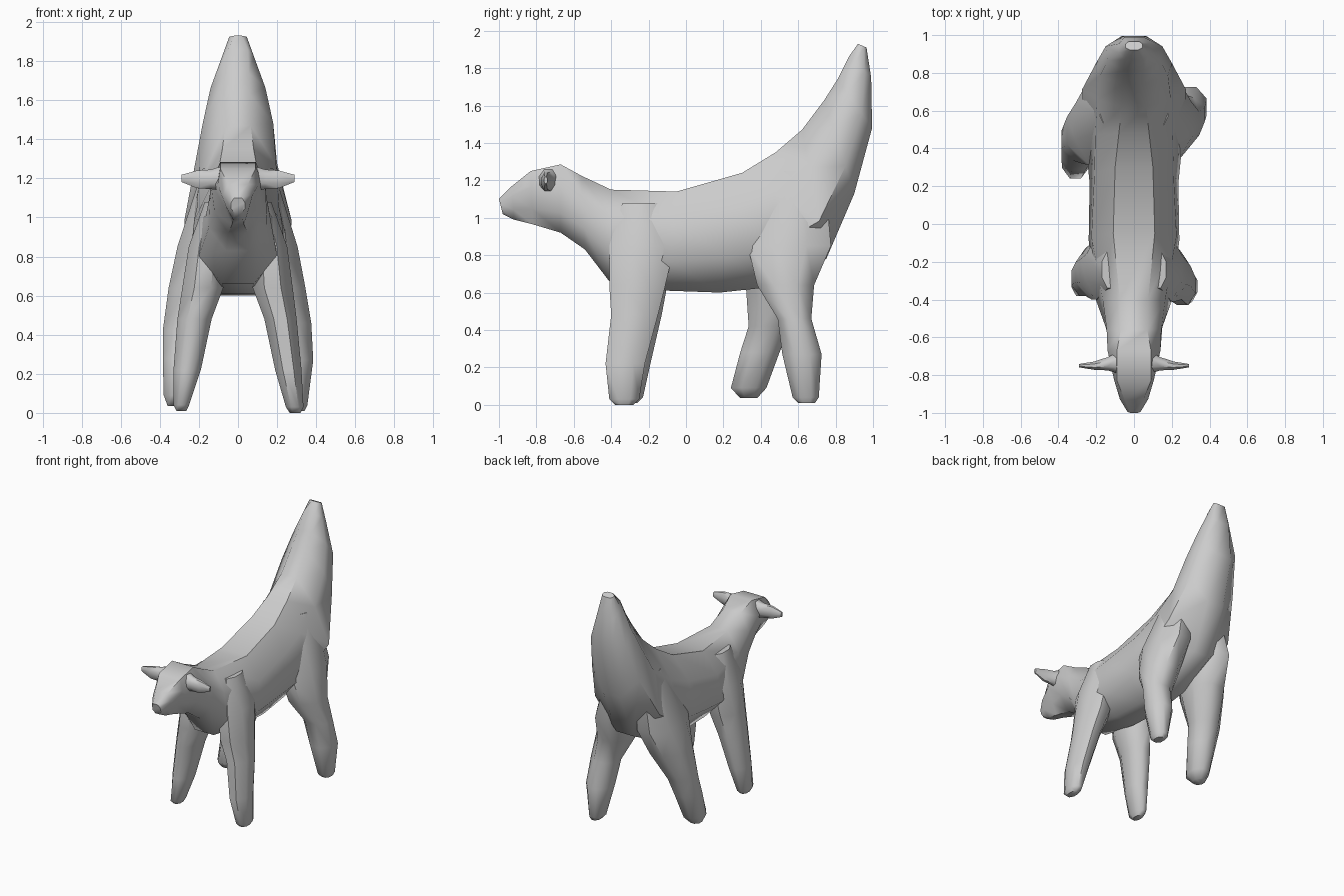
import bpy, bmesh, math
from mathutils import Vector


def loft(name, rings):
    """Skin a list of equal-sized point rings and cap both ends."""
    bm = bmesh.new()
    loops = [[bm.verts.new(p) for p in r] for r in rings]
    n = len(loops[0])
    for a, b in zip(loops, loops[1:]):
        for i in range(n):
            j = (i + 1) % n
            bm.faces.new((a[i], a[j], b[j], b[i]))
    bm.faces.new(loops[0])
    bm.faces.new(loops[-1])
    bmesh.ops.recalc_face_normals(bm, faces=bm.faces)
    mesh = bpy.data.meshes.new(name)
    bm.to_mesh(mesh)
    bm.free()
    ob = bpy.data.objects.new(name, mesh)
    bpy.context.collection.objects.link(ob)
    bpy.ops.object.select_all(action='DESELECT')
    ob.select_set(True)
    bpy.context.view_layer.objects.active = ob
    bpy.ops.object.shade_smooth_by_angle(angle=math.radians(55))
    return ob


def octagon():
    k = math.cos(math.pi / 8)
    return [(math.cos(a) / k, math.sin(a) / k)
            for a in (math.pi / 8 + i * math.pi / 4 for i in range(8))]


def slice_ring(top, bottom, widths):
    """Body slice between a back point and a belly point (y, z);
    half widths are given at the back, upper side, lower side and belly."""
    k = math.tan(math.pi / 8)
    levels = list(zip((1, k, -k, -1), widths))
    outline = [(w, v) for v, w in levels] + [(-w, v) for v, w in reversed(levels)]
    a, b = Vector((0, *bottom)), Vector((0, *top))
    return [a.lerp(b, (v + 1) / 2) + Vector((x, 0, 0)) for x, v in outline]


def leg(name, side, sections):
    """Sections: z, inner x, outer x, front y, rear y."""
    rings = []
    for z, x0, x1, y0, y1 in sections:
        rings.append([Vector((side * ((x0 + x1) / 2 + u * (x1 - x0) / 2),
                              (y0 + y1) / 2 + v * (y1 - y0) / 2, z))
                      for u, v in octagon()])
    return loft(name, rings)


# Head, neck, trunk and upswept tail in one skin
body = [
    ((-1.00, 1.10), (-0.98, 1.02), (0.02, 0.035, 0.035, 0.015)),
    ((-0.93, 1.17), (-0.92, 0.99), (0.05, 0.075, 0.055, 0.025)),
    ((-0.83, 1.25), (-0.82, 0.965), (0.09, 0.105, 0.065, 0.03)),
    ((-0.67, 1.285), (-0.67, 0.92), (0.09, 0.14, 0.12, 0.05)),
    ((-0.56, 1.225), (-0.54, 0.83), (0.07, 0.145, 0.15, 0.06)),
    ((-0.40, 1.15), (-0.41, 0.66), (0.075, 0.165, 0.20, 0.08)),
    ((-0.05, 1.14), (-0.10, 0.61), (0.11, 0.225, 0.24, 0.09)),
    ((0.30, 1.24), (0.18, 0.60), (0.10, 0.21, 0.235, 0.09)),
    ((0.48, 1.35), (0.46, 0.63), (0.08, 0.205, 0.26, 0.08)),
    ((0.62, 1.47), (0.75, 0.78), (0.065, 0.195, 0.275, 0.07)),
    ((0.74, 1.63), (0.90, 1.13), (0.06, 0.18, 0.20, 0.07)),
    ((0.81, 1.74), (0.995, 1.48), (0.055, 0.14, 0.15, 0.065)),
    ((0.87, 1.86), (0.99, 1.75), (0.05, 0.08, 0.08, 0.05)),
    ((0.92, 1.93), (0.965, 1.91), (0.02, 0.045, 0.045, 0.03)),
]
loft("body", [slice_ring(*s) for s in body])

# Front legs, tops buried in the shoulders
leg("front_leg_right", 1, [
    (1.08, 0.07, 0.17, -0.34, -0.14), (0.85, 0.07, 0.252, -0.41, -0.06),
    (0.64, 0.075, 0.28, -0.41, -0.11), (0.48, 0.135, 0.30, -0.40, -0.15),
    (0.22, 0.19, 0.325, -0.43, -0.22), (0.03, 0.245, 0.335, -0.41, -0.25),
    (0.00, 0.265, 0.32, -0.38, -0.28)])
leg("front_leg_left", -1, [
    (1.08, 0.07, 0.17, -0.34, -0.14), (0.85, 0.07, 0.252, -0.40, -0.06),
    (0.64, 0.075, 0.285, -0.40, -0.10), (0.48, 0.135, 0.31, -0.38, -0.13),
    (0.22, 0.19, 0.33, -0.38, -0.19), (0.04, 0.25, 0.33, -0.38, -0.23),
    (0.01, 0.265, 0.315, -0.35, -0.26)])

# Back legs: right one stands, left one steps forward
leg("back_leg_right", 1, [
    (1.25, 0.06, 0.18, 0.50, 0.74), (0.85, 0.05, 0.305, 0.33, 0.775),
    (0.64, 0.09, 0.345, 0.38, 0.685), (0.46, 0.17, 0.375, 0.49, 0.67),
    (0.27, 0.20, 0.385, 0.515, 0.725), (0.04, 0.25, 0.355, 0.57, 0.71),
    (0.01, 0.275, 0.34, 0.60, 0.69)])
leg("back_leg_left", -1, [
    (1.25, 0.06, 0.18, 0.50, 0.74), (0.85, 0.05, 0.31, 0.31, 0.775),
    (0.64, 0.08, 0.355, 0.32, 0.67), (0.42, 0.17, 0.385, 0.335, 0.555),
    (0.28, 0.20, 0.385, 0.29, 0.50), (0.09, 0.24, 0.38, 0.24, 0.43),
    (0.035, 0.28, 0.36, 0.29, 0.38)])

# Ears: x, y, z, half depth, half height
ear = [(0.09, -0.735, 1.20, 0.055, 0.06), (0.14, -0.74, 1.195, 0.035, 0.05),
       (0.21, -0.75, 1.195, 0.022, 0.045), (0.29, -0.75, 1.20, 0.009, 0.018)]
for label, s in (("right", 1), ("left", -1)):
    loft("ear_" + label, [[Vector((s * x, y + u * d, z + v * h)) for u, v in octagon()]
                          for x, y, z, d, h in ear])
